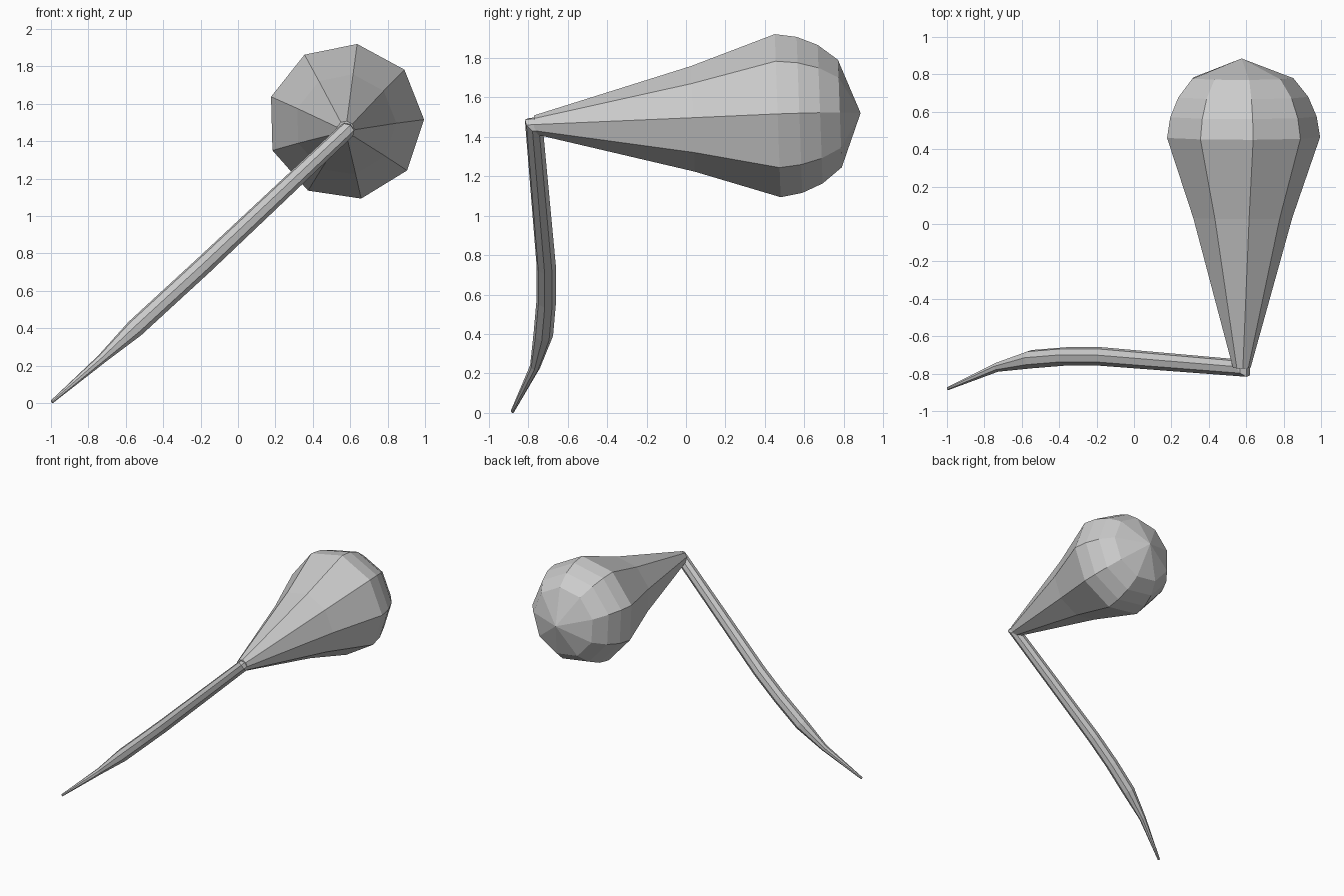
import bpy, bmesh, math
from mathutils import Vector

if "Cube" in bpy.data.objects:
    bpy.data.objects.remove(bpy.data.objects["Cube"])


def sweep(name, path, sides, phase, u):
    """Loft mitred polygon rings along (x, y, z, radius) points."""
    pts = [Vector(p[:3]) for p in path]
    dirs = [(b - a).normalized() for a, b in zip(pts, pts[1:])]
    u = Vector(u)
    u = (u - dirs[0] * u.dot(dirs[0])).normalized()
    bm = bmesh.new()
    rings = []
    for i, p in enumerate(pts):
        d_in = dirs[max(i - 1, 0)]
        d_out = dirs[min(i, len(dirs) - 1)]
        n = d_in + d_out
        v = u.cross(d_in)
        ring = []
        for k in range(sides):
            a = math.radians(phase) + k * math.tau / sides
            o = u * math.cos(a) + v * math.sin(a)
            o -= d_in * (o.dot(n) / d_in.dot(n))
            ring.append(bm.verts.new(p + o * path[i][3]))
        rings.append(ring)
        u = d_in.rotation_difference(d_out) @ u
    for a, b in zip(rings, rings[1:]):
        for k in range(sides):
            j = (k + 1) % sides
            bm.faces.new((a[k], a[j], b[j], b[k]))
    bm.faces.new(rings[0])
    if path[-1][3] > 0:
        bm.faces.new(rings[-1])
    bmesh.ops.remove_doubles(bm, verts=bm.verts[:], dist=1e-5)
    bmesh.ops.recalc_face_normals(bm, faces=bm.faces[:])
    mesh = bpy.data.meshes.new(name)
    bm.to_mesh(mesh)
    bm.free()
    obj = bpy.data.objects.new(name, mesh)
    bpy.context.collection.objects.link(obj)
    return obj


# Nine-sided bulb: distance along the tilted axis (as y) and radius
profile = [(-0.77, 0.048), (0.035, 0.272), (0.465, 0.42), (0.575, 0.402),
           (0.68, 0.357), (0.78, 0.277), (0.885, 0.0)]
sweep("bulb", [(0.575, y, 1.488 + 0.036 * y, r) for y, r in profile],
      9, 1.5, (1, 0, 0))

# Curved, tapering stem that turns into the narrow end of the bulb
stem = [(-0.995, -0.88, 0.007, 0.009), (-0.73, -0.765, 0.235, 0.026),
        (-0.55, -0.723, 0.40, 0.05), (-0.365, -0.708, 0.57, 0.05),
        (-0.18, -0.708, 0.74, 0.05), (0.577, -0.77, 1.453, 0.045),
        (0.577, -0.70, 1.46, 0.045)]
sweep("stem", stem, 8, 10, (0, 1, 0))
